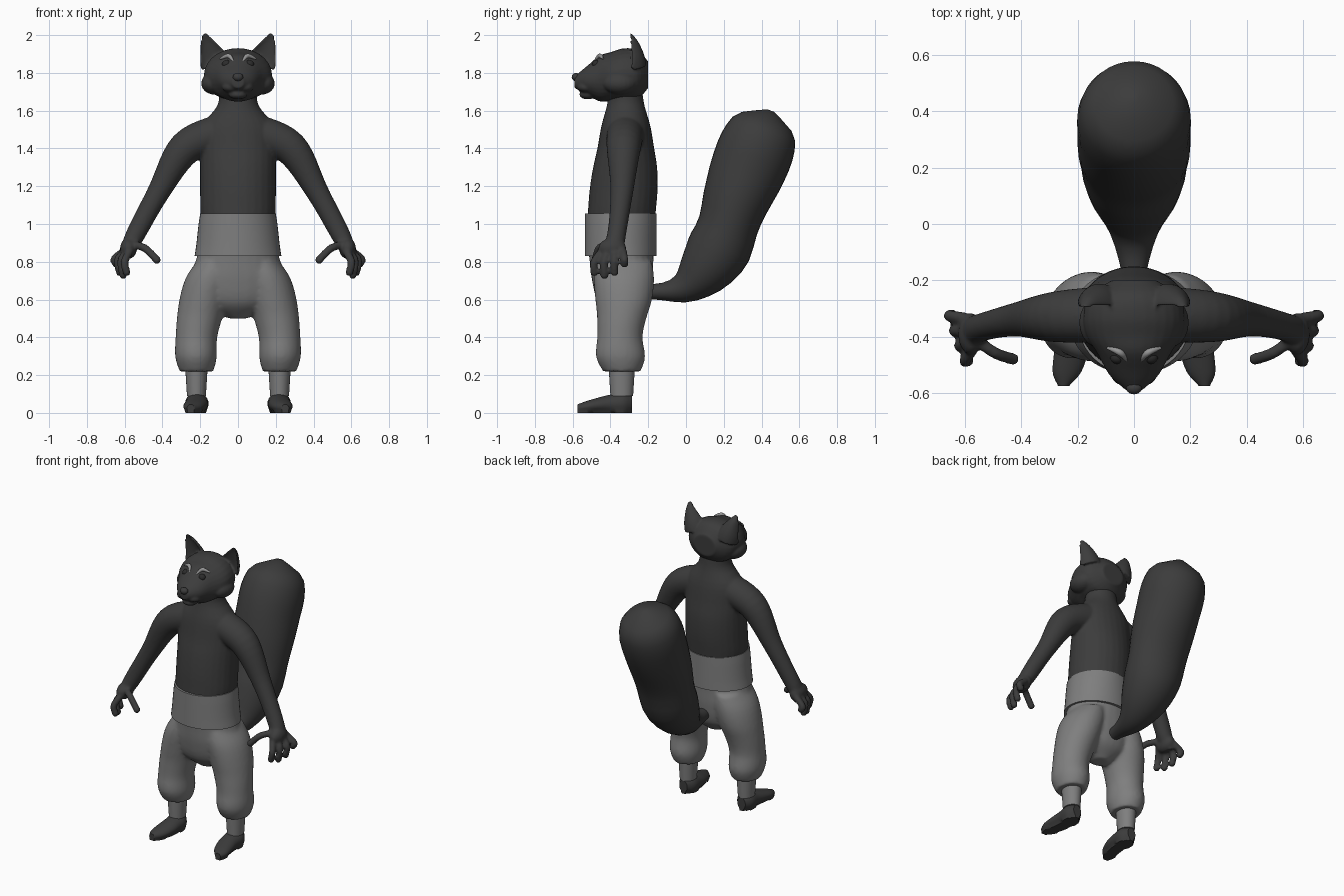
import bpy, bmesh, math
from mathutils import Vector, Matrix

cube = bpy.data.objects.get("Cube")
if cube:
    bpy.data.objects.remove(cube)

X, Y, Z = Vector((1, 0, 0)), Vector((0, 1, 0)), Vector((0, 0, 1))
BOTH = (1, -1)
RINGS = 24


def material(name, value):
    mat = bpy.data.materials.new(name)
    mat.use_nodes = True
    colour = (value, value, value, 1)
    mat.diffuse_color = colour
    shader = next(node for node in mat.node_tree.nodes if node.type == 'BSDF_PRINCIPLED')
    shader.inputs["Base Color"].default_value = colour
    return mat


FUR = material("dark fur", 0.045)
CLOTH = material("grey cloth", 0.21)
BROW = material("light grey brow", 0.3)
EYE = material("near black eye", 0.025)


def spline(values, u):
    """Smooth value at u in 0..1 through evenly spaced numbers or vectors."""
    last = len(values) - 1
    index = min(int(u * last), last - 1)
    t = u * last - index
    before, start, end, after = (values[max(0, min(last, index + k))] for k in (-1, 0, 1, 2))
    return 0.5 * (start * 2 + (end - before) * t
                  + (before * 2 - start * 5 + end * 4 - after) * t ** 2
                  + (start * 3 - before - end * 3 + after) * t ** 3)


def sweep(bm, path, widths, depths, side=X, axis=None, mirror=(1,), segments=28, scoop=False):
    """Skin elliptical rings along a path; a scooped sweep is hollow in front."""
    for sign in mirror:
        points = [Vector((x * sign, y, z)) for x, y, z in path]
        centres = [spline(points, i / RINGS) for i in range(RINGS + 1)]
        rings = []
        for i, centre in enumerate(centres):
            tangent = axis
            if axis is None:
                tangent = (centres[min(i + 1, RINGS)] - centres[max(i - 1, 0)]).normalized()
            across = (side - tangent * side.dot(tangent)).normalized()
            outward = tangent.cross(across)
            width, depth = spline(widths, i / RINGS), spline(depths, i / RINGS)
            ring = []
            for k in range(segments):
                angle = math.tau * k / segments
                bulge = math.sin(angle)
                if scoop and bulge < 0:
                    bulge *= -0.4
                ring.append(bm.verts.new(centre + across * width * math.cos(angle)
                                         + outward * depth * bulge))
            rings.append(ring)
        for lower, upper in zip(rings, rings[1:]):
            for k in range(segments):
                j = (k + 1) % segments
                bm.faces.new((lower[k], lower[j], upper[j], upper[k]))
        bm.faces.new(rings[0])
        bm.faces.new(rings[-1])


def ball(bm, centre, radii, mirror=(1,)):
    x, y, z = centre
    for sign in mirror:
        place = Matrix.Translation((x * sign, y, z)) @ Matrix.Diagonal((*radii, 1))
        bmesh.ops.create_uvsphere(bm, u_segments=20, v_segments=12, radius=1, matrix=place)


def finish(bm, name, mat, voxel=0, soften=4):
    """Make the object; with a voxel size, fuse its overlapping volumes."""
    bmesh.ops.recalc_face_normals(bm, faces=bm.faces)
    mesh = bpy.data.meshes.new(name)
    bm.to_mesh(mesh)
    bm.free()
    mesh.materials.append(mat)
    mesh.shade_smooth()
    mesh.set_sharp_from_angle(angle=math.radians(50))
    part = bpy.data.objects.new(name, mesh)
    bpy.context.scene.collection.objects.link(part)
    if voxel:
        fuse = part.modifiers.new("Fuse", 'REMESH')
        fuse.mode = 'VOXEL'
        fuse.voxel_size = voxel
        fuse.use_smooth_shade = True
        smooth = part.modifiers.new("Soften", 'SMOOTH')
        smooth.factor = 0.5
        smooth.iterations = soften


# Torso, neck and arms
bm = bmesh.new()
sweep(bm, [(0, -.345, 1), (0, -.32, 1.35), (0, -.32, 1.7)],
      widths=[.19, .2, .2, .2, .2, .19, .11, .1],
      depths=[.18, .18, .18, .17, .15, .13, .1, .09], axis=Z)
sweep(bm, [(.1, -.32, 1.48), (.28, -.33, 1.4), (.42, -.34, 1.17), (.55, -.37, .93),
           (.59, -.4, .84)],
      widths=[.1, .09, .06, .05, .07], depths=[.1, .09, .06, .05, .03], side=Y, mirror=BOTH)

# Palms, four fanned fingers and a thumb on each hand
ball(bm, (.58, -.39, .87), (.045, .075, .055), BOTH)
digits = [[(.55, -.42, .89), (.49, -.46, .87), (.43, -.48, .81)]]
for i in range(4):
    knuckle = Vector((.57, -.44, .86)) + i * Vector((.01, .035, 0))
    middle = Vector((.6, -.485, .8)) + i * Vector((.018, .053, .005))
    tip = Vector((middle.x - .01, middle.y, .73 + .015 * (i - 1) ** 2))
    digits.append([knuckle, middle, tip])
for joints in digits:
    sweep(bm, joints, [.021, .021], [.021, .021], side=Y, mirror=BOTH, segments=14)
    ball(bm, joints[-1], (.022, .022, .022), BOTH)
finish(bm, "torso_and_arms", FUR, voxel=.009)

# Head: skull, cheeks, muzzle, chin and hollow ears
bm = bmesh.new()
sweep(bm, [(0, -.2, 1.79), (0, -.33, 1.79), (0, -.46, 1.77), (0, -.59, 1.75)],
      widths=[.08, .16, .18, .17, .13, .09, .03],
      depths=[.07, .13, .14, .13, .12, .07, .03], axis=-Y)
ball(bm, (.125, -.35, 1.745), (.07, .09, .06), BOTH)
ball(bm, (.035, -.525, 1.725), (.05, .05, .03), BOTH)
ball(bm, (0, -.52, 1.685), (.05, .045, .025))
sweep(bm, [(.12, -.3, 1.84), (.18, -.3, 2.01)],
      widths=[.08, .07, .04, .01], depths=[.09, .08, .05, .01], mirror=BOTH, scoop=True)
finish(bm, "head", FUR, voxel=.007, soften=3)

# Nose, eyes and brows
bm = bmesh.new()
ball(bm, (0, -.583, 1.778), (.028, .022, .022))
finish(bm, "nose", FUR)
bm = bmesh.new()
ball(bm, (.06, -.475, 1.845), (.025, .022, .023), BOTH)
finish(bm, "eyes", EYE)
bm = bmesh.new()
sweep(bm, [(.025, -.485, 1.86), (.05, -.457, 1.89), (.095, -.44, 1.875)],
      widths=[.005, .012, .005], depths=[.005, .012, .005], side=Y, mirror=BOTH, segments=12)
finish(bm, "brows", BROW)

# Bushy tail
bm = bmesh.new()
sweep(bm, [(0, -.19, .64), (0, 0, .67), (0, .17, .86), (0, .27, 1.14), (0, .38, 1.42),
           (0, .45, 1.6)],
      widths=[.04, .06, .1, .15, .18, .19, .2, .2, .2, .16, .02],
      depths=[.04, .05, .09, .14, .17, .16, .18, .2, .2, .16, .02], segments=36)
finish(bm, "tail", FUR)

# Trousers: hips and baggy legs
bm = bmesh.new()
sweep(bm, [(0, -.345, .9), (0, -.33, .5)],
      widths=[.2, .22, .25, .2, .05], depths=[.18, .17, .16, .13, .05], axis=Z)
sweep(bm, [(.12, -.33, .8), (.18, -.33, .6), (.22, -.35, .4), (.22, -.34, .22)],
      widths=[.1, .13, .13, .12, .11, .11, .09],
      depths=[.15, .16, .15, .13, .12, .13, .1], axis=Z, mirror=BOTH)
finish(bm, "trousers", CLOTH, voxel=.011, soften=6)

# Wide waistband
bm = bmesh.new()
sweep(bm, [(0, -.345, .83), (0, -.345, 1.055)],
      widths=[.23, .22, .21, .2], depths=[.19, .19], axis=Z, segments=48)
finish(bm, "waistband", CLOTH)

# Ankle wraps
bm = bmesh.new()
sweep(bm, [(.22, -.34, .09), (.22, -.34, .25)],
      widths=[.05, .06], depths=[.06, .07], axis=Z, mirror=BOTH)
finish(bm, "ankle_wraps", CLOTH)

# Feet with flat soles
bm = bmesh.new()
sweep(bm, [(.22, -.285, .05), (.22, -.43, .045), (.25, -.575, .025)],
      widths=[.03, .06, .06, .06, .05, .02], depths=[.04, .06, .05, .04, .03, .02],
      axis=-Y, mirror=BOTH)
for vert in bm.verts:
    if vert.co.z < .015:
        vert.co.z = 0
finish(bm, "feet", FUR)
